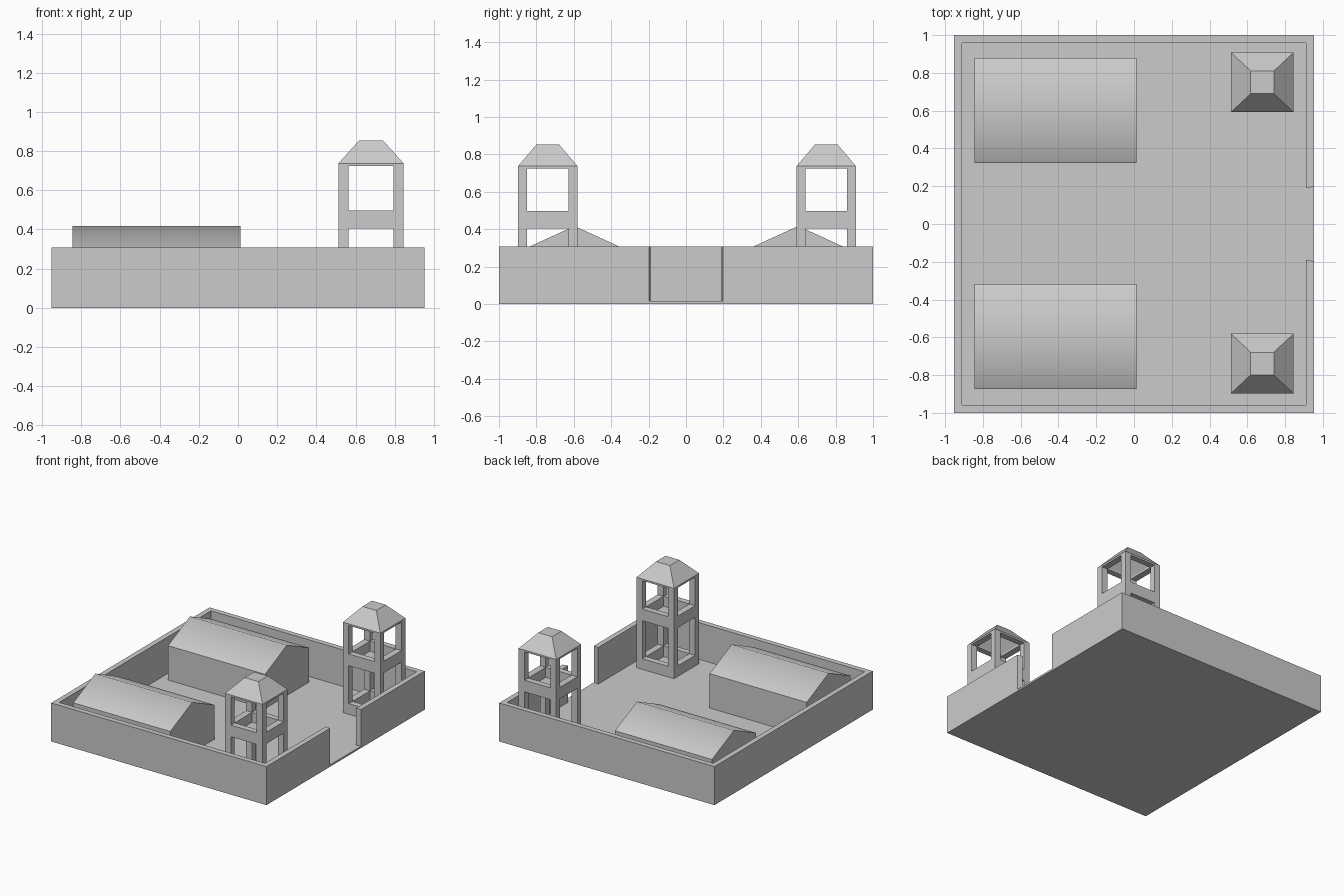
import bpy, bmesh, math

if "Cube" in bpy.data.objects:
    bpy.data.objects.remove(bpy.data.objects["Cube"])


def finish(name, bm, loc=(0, 0, 0)):
    bmesh.ops.remove_doubles(bm, verts=bm.verts, dist=1e-5)
    bmesh.ops.recalc_face_normals(bm, faces=bm.faces)
    me = bpy.data.meshes.new(name)
    bm.to_mesh(me)
    bm.free()
    ob = bpy.data.objects.new(name, me)
    ob.location = loc
    bpy.context.collection.objects.link(ob)
    return ob


def prism(name, outline, direction, loc=(0, 0, 0)):
    """Extrude a closed planar outline along a direction."""
    bm = bmesh.new()
    face = bm.faces.new([bm.verts.new(p) for p in outline])
    res = bmesh.ops.extrude_face_region(bm, geom=[face], use_keep_orig=True)
    top = [g for g in res["geom"] if isinstance(g, bmesh.types.BMVert)]
    bmesh.ops.translate(bm, verts=top, vec=direction)
    return finish(name, bm, loc)


def cell_mesh(name, axes, solid, loc):
    """Skin the solid cells of an uneven grid, leaving out inner faces."""
    bm = bmesh.new()
    n = [len(a) - 1 for a in axes]

    def filled(c):
        return all(0 <= c[k] < n[k] for k in range(3)) and solid(*c)

    for c in [(i, j, k) for i in range(n[0]) for j in range(n[1]) for k in range(n[2])]:
        if not filled(c):
            continue
        for ax in range(3):
            u, v = (ax + 1) % 3, (ax + 2) % 3
            for side in (0, 1):
                nb = list(c)
                nb[ax] += 1 if side else -1
                if filled(nb):
                    continue
                quad = []
                for du, dv in ((0, 0), (1, 0), (1, 1), (0, 1)):
                    p = [0, 0, 0]
                    p[ax] = axes[ax][c[ax] + side]
                    p[u] = axes[u][c[u] + du]
                    p[v] = axes[v][c[v] + dv]
                    quad.append(bm.verts.new(p))
                bm.faces.new(quad)
    bmesh.ops.remove_doubles(bm, verts=bm.verts, dist=1e-5)
    bmesh.ops.dissolve_limit(bm, angle_limit=0.01, verts=bm.verts, edges=bm.edges)
    return finish(name, bm, loc)


X, Y, T = 0.952, 1.0, 0.042      # yard half sizes, wall thickness
FLOOR, WALL = 0.015, 0.308

# yard floor
prism("yard_floor", [(-X, -Y, 0), (X, -Y, 0), (X, Y, 0), (-X, Y, 0)], (0, 0, FLOOR))

# perimeter wall with a gate gap on the right side
half = [(X, 0.197), (X, Y), (-X, Y)]
inner = [(-X + T, Y - T), (X - T, Y - T), (X - T, 0.190)]
mirror = lambda pts: [(x, -y) for x, y in reversed(pts)]
outline = half + mirror(half) + mirror(inner) + inner
prism("perimeter_wall", [(x, y, FLOOR) for x, y in outline], (0, 0, WALL - FLOOR))


# barracks with a gabled roof
def barracks(name, y):
    w, eave, ridge = 0.278, 0.29, 0.417
    prof = [(-w, FLOOR), (w, FLOOR), (w, eave), (0, ridge), (-w, eave)]
    ob = prism(name, [(-0.845, py, pz) for py, pz in prof], (0.858, 0, 0), (0, y, 0))
    bpy.ops.object.select_all(action='DESELECT')
    ob.select_set(True)
    bpy.context.view_layer.objects.active = ob
    bpy.ops.object.shade_smooth_by_angle(angle=math.radians(55))


# watchtower: hollow frame with openings, and a blunt hipped roof
def tower(name, loc):
    a, b, ia, ib = 0.166, 0.158, 0.114, 0.110
    zs = [FLOOR, 0.10, 0.404, 0.418, 0.497, 0.724, 0.738]

    def solid(i, j, k):
        if i != 1 and j != 1:
            return True                     # corner posts
        if i == 1 and j == 1:
            return k == 2                   # platform
        return k not in (1, 4)              # bands between openings

    cell_mesh(name + "_frame", [[-a, -ia, ia, a], [-b, -ib, ib, b], zs], solid, loc)
    bm = bmesh.new()
    loops = []
    for rx, ry, z in ((0.046, 0.046, 0.838), (ia, ib, 0.738), (a, b, 0.738), (0.061, 0.060, 0.854)):
        loops.append([bm.verts.new((sx * rx, sy * ry, z))
                      for sx, sy in ((-1, -1), (1, -1), (1, 1), (-1, 1))])
    for lo, hi in zip(loops, loops[1:]):
        for i in range(4):
            j = (i + 1) % 4
            bm.faces.new((lo[i], lo[j], hi[j], hi[i]))
    bm.faces.new(loops[0])
    bm.faces.new(loops[-1])
    finish(name + "_roof", bm, loc)


barracks("back_barracks", 0.600)
barracks("front_barracks", -0.596)
tower("back_tower", (0.679, 0.750, 0))
tower("front_tower", (0.679, -0.739, 0))
